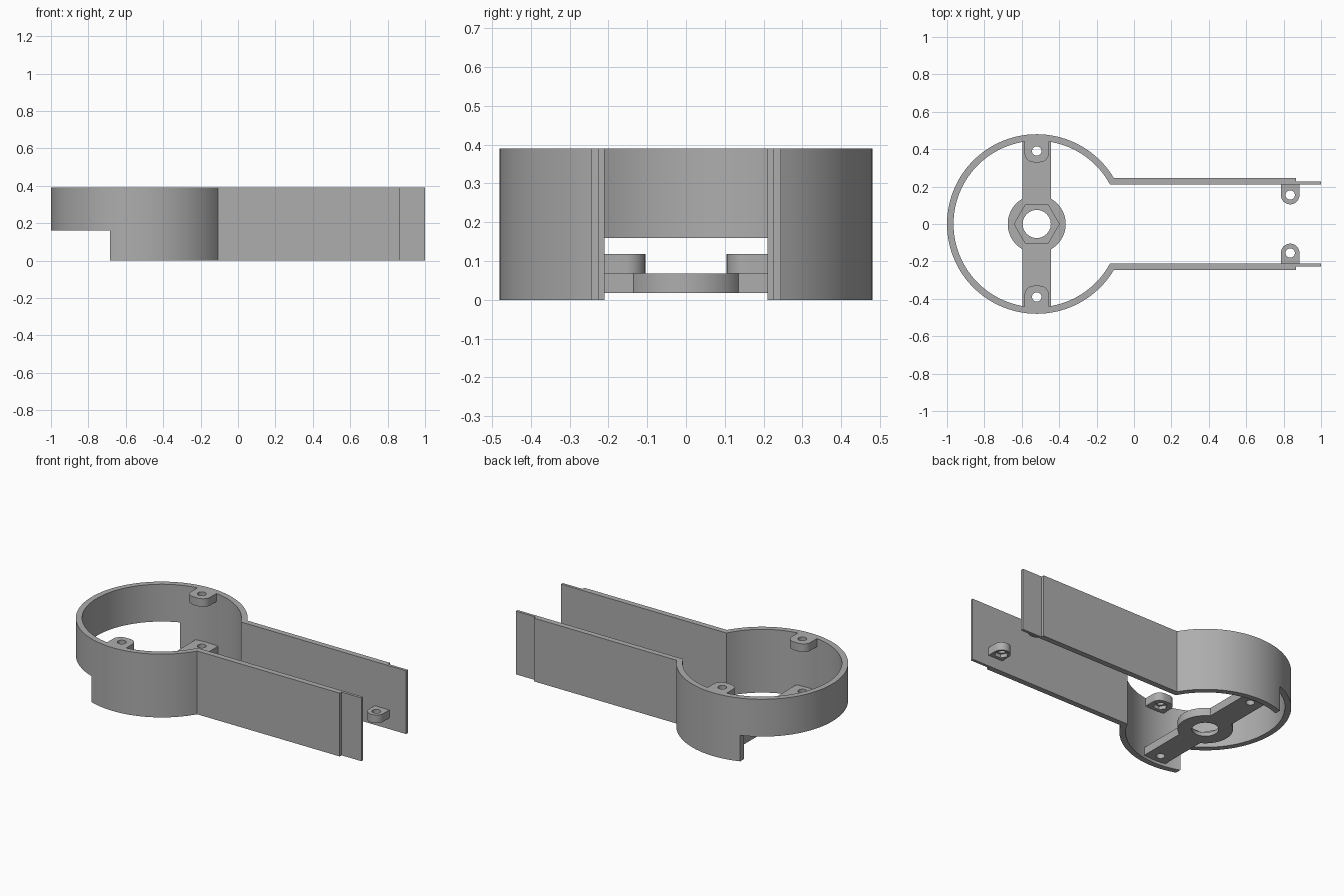
import bpy, bmesh, math

if "Cube" in bpy.data.objects:
    bpy.data.objects.remove(bpy.data.objects["Cube"])

grey = bpy.data.materials.new("plain grey")
grey.diffuse_color = (0.42, 0.42, 0.42, 1)
grey.use_nodes = True
grey.node_tree.nodes["Principled BSDF"].inputs["Base Color"].default_value = grey.diffuse_color

CX = -0.52               # ring centre
R_OUT, R_IN = 0.48, 0.445
ARM_OUT, ARM_IN, ARM_TIP = 0.245, 0.21, 0.227
TOP = 0.39


def arc(cx, cy, r, a0, a1, n):
    """Points on an arc, both ends included."""
    return [(cx + r * math.cos(a0 + (a1 - a0) * i / n),
             cy + r * math.sin(a0 + (a1 - a0) * i / n)) for i in range(n + 1)]


def ngon(cx, cy, r, n):
    return arc(cx, cy, r, 0, 2 * math.pi, n)[:-1]


def prism(name, pts, z0, z1):
    """Extrude a flat outline from z0 to z1."""
    bm = bmesh.new()
    face = bm.faces.new([bm.verts.new((x, y, z0)) for x, y in pts])
    out = bmesh.ops.extrude_face_region(bm, geom=[face])
    verts = [v for v in out["geom"] if isinstance(v, bmesh.types.BMVert)]
    bmesh.ops.translate(bm, verts=verts, vec=(0, 0, z1 - z0))
    bmesh.ops.recalc_face_normals(bm, faces=bm.faces)
    me = bpy.data.meshes.new(name)
    bm.to_mesh(me)
    bm.free()
    me.materials.append(grey)
    ob = bpy.data.objects.new(name, me)
    bpy.context.collection.objects.link(ob)
    return ob


def cut(ob, *prism_args):
    """Subtract a prism from an object and discard the cutter."""
    tool = prism("cutter", *prism_args)
    tool.hide_render = True
    bpy.context.view_layer.objects.active = ob
    mod = ob.modifiers.new("cut", 'BOOLEAN')
    mod.operation, mod.solver, mod.object = 'DIFFERENCE', 'EXACT', tool
    bpy.ops.object.modifier_apply(modifier=mod.name)
    bpy.data.objects.remove(tool)


def smooth(ob):
    bpy.ops.object.select_all(action='DESELECT')
    ob.select_set(True)
    bpy.context.view_layer.objects.active = ob
    bpy.ops.object.shade_smooth_by_angle(angle=math.radians(30))


def box(x0, x1, y0, y1):
    return [(x0, y0), (x1, y0), (x1, y1), (x0, y1)]


# Open ring with two straight arms and thinned arm tips
a_out = math.asin(ARM_OUT / R_OUT)
a_in = math.asin(ARM_IN / R_IN)
upper_arm = [(1, ARM_IN), (1, ARM_TIP), (0.865, ARM_TIP), (0.865, ARM_OUT)]
lower_arm = [(x, -y) for x, y in reversed(upper_arm)]
outline = (upper_arm
           + arc(CX, 0, R_OUT, a_out, 2 * math.pi - a_out, 96)
           + lower_arm
           + arc(CX, 0, R_IN, 2 * math.pi - a_in, a_in, 96))
body = prism("ring_and_arms", outline, 0, TOP)
cut(body, box(-1.2, -0.685, -0.6, 0.6), -0.1, 0.16)
smooth(body)

# Cross bar with a round hub, hex nut recess and through holes
HUB_R, BAR_W, BAR_END = 0.155, 0.076, 0.455
t = math.asin(BAR_W / HUB_R)
q = math.pi / 2
bar_outline = (arc(CX, 0, HUB_R, -q + t, q - t, 32)
               + [(CX + BAR_W, BAR_END), (CX - BAR_W, BAR_END)]
               + arc(CX, 0, HUB_R, q + t, 3 * q - t, 32)
               + [(CX - BAR_W, -BAR_END), (CX + BAR_W, -BAR_END)])
bar = prism("hub_bar", bar_outline, 0.018, 0.068)
cut(bar, ngon(CX, 0, 0.075, 48), -0.1, 0.2)
cut(bar, ngon(CX, 0, 0.12, 6), 0.043, 0.2)
for s in (1, -1):
    cut(bar, ngon(CX, s * 0.39, 0.025, 24), -0.1, 0.2)
smooth(bar)

# Screw lugs: flush with the ring top, and low on the inside of each arm
for s, side in ((1, "back"), (-1, "front")):
    w, r = 0.065, 0.05
    e = math.asin(w / 0.455)
    pts = (arc(CX, 0, 0.455, q - e, q + e, 8)
           + arc(CX - w + r, 0.33 + r, r, 2 * q, 3 * q, 10)
           + arc(CX + w - r, 0.33 + r, r, 3 * q, 4 * q, 10))
    ring_lug = prism("ring_lug_" + side, [(x, s * y) for x, y in pts], 0.34, TOP)
    pts = [(0.885, 0.215), (0.785, 0.215)] + arc(0.835, 0.155, 0.05, 2 * q, 4 * q, 24)
    arm_lug = prism("arm_lug_" + side, [(x, s * y) for x, y in pts], 0.068, 0.118)
    for lug, x, y, z in ((ring_lug, CX, 0.39, 0.34), (arm_lug, 0.835, 0.155, 0.068)):
        cut(lug, ngon(x, s * y, 0.025, 24), z - 0.1, z + 0.1)
        cut(lug, ngon(x, s * y, 0.04, 6), z - 0.1, z + 0.022)   # nut pocket
        smooth(lug)
